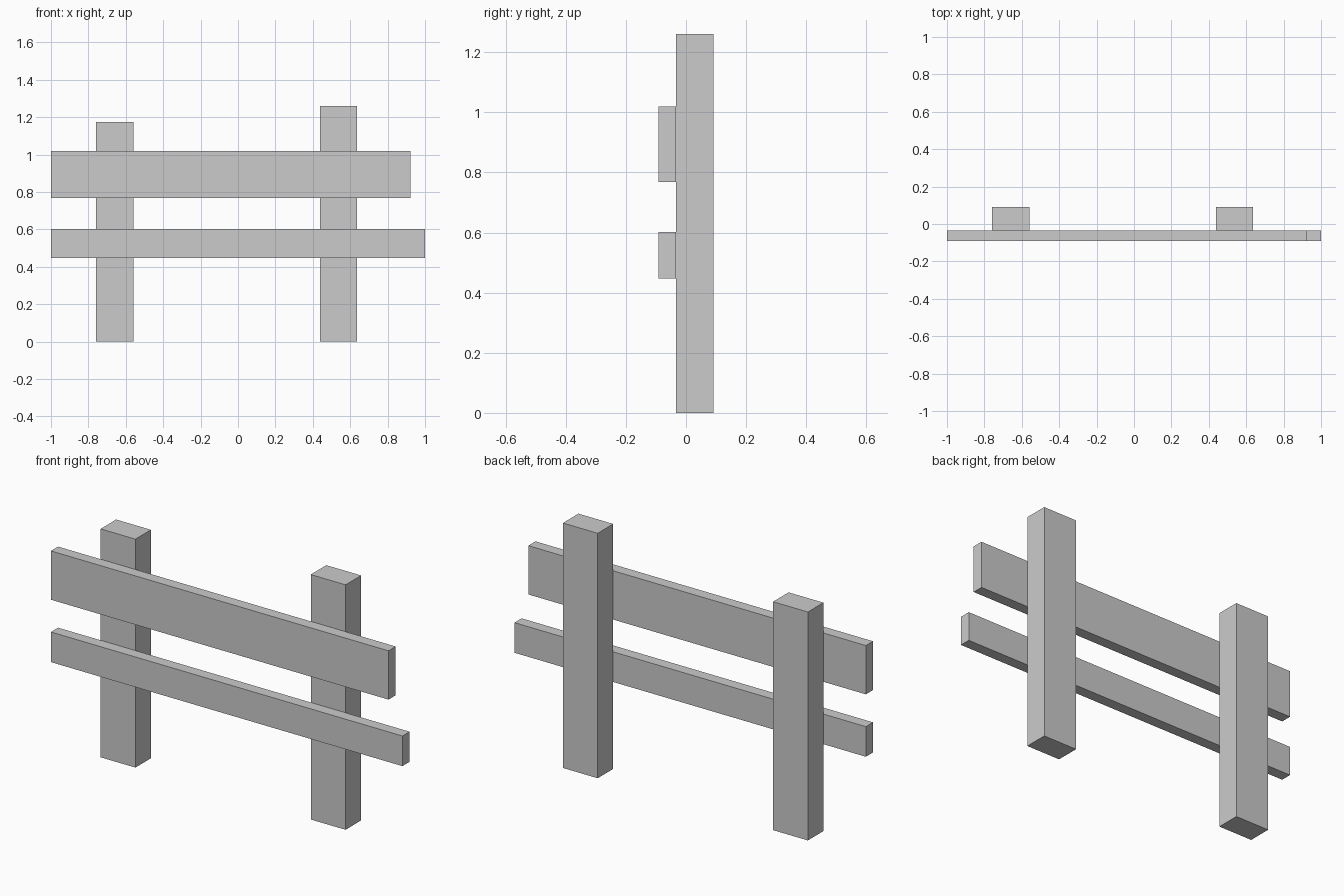
import bpy

if "Cube" in bpy.data.objects:
    bpy.data.objects.remove(bpy.data.objects["Cube"])


def box(name, x, y, z):
    """Add a box spanning the given (min, max) ranges."""
    bpy.ops.mesh.primitive_cube_add(size=1, location=[sum(r) / 2 for r in (x, y, z)])
    ob = bpy.context.object
    ob.name = name
    ob.scale = [r[1] - r[0] for r in (x, y, z)]
    bpy.ops.object.transform_apply(location=False, rotation=False, scale=True)


FRONT, JOINT, BACK = -0.092, -0.034, 0.092

# Upright posts
for name, x, top in (("left_post", -0.659, 1.175), ("right_post", 0.537, 1.26)):
    box(name, (x - 0.099, x + 0.099), (JOINT, BACK), (0, top))

# Horizontal rails fixed to the front of the posts
for name, right, z in (("upper_rail", 0.921, (0.768, 1.019)),
                       ("lower_rail", 1.0, (0.447, 0.602))):
    box(name, (-1, right), (FRONT, JOINT), z)
